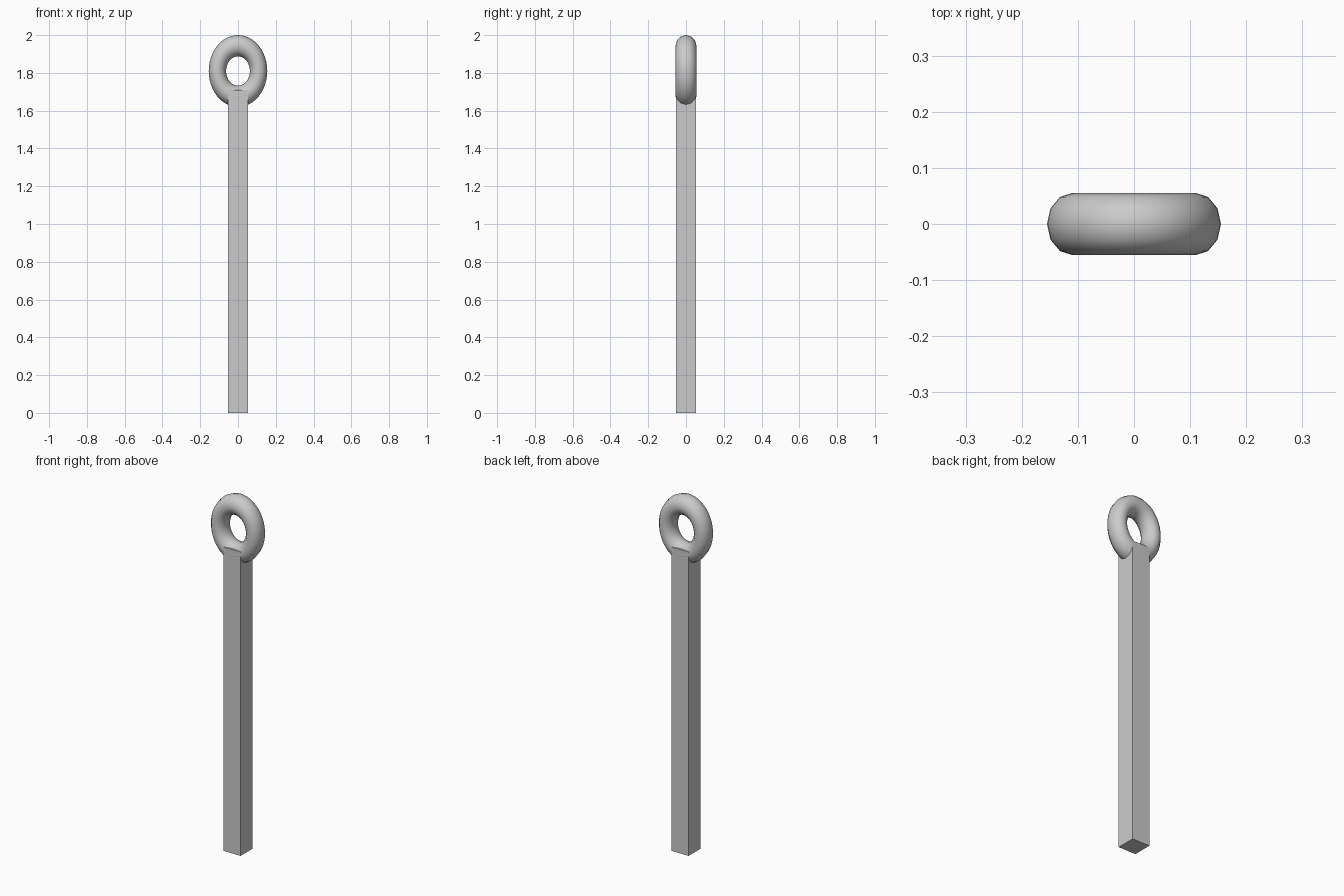
import bpy

# Remove the default cube
if "Cube" in bpy.data.objects:
    bpy.data.objects.remove(bpy.data.objects["Cube"], do_unlink=True)

GREY = (0.6, 0.6, 0.6, 1)
SHAFT_HALF = 0.054
SHAFT_TOP = 1.71
RING_CENTRE = 1.81

metal = bpy.data.materials.new("grey metal")
metal.use_nodes = True
metal.diffuse_color = GREY
metal.node_tree.nodes["Principled BSDF"].inputs["Base Color"].default_value = GREY


def finish(name):
    """Name the active part, apply its transform and colour it."""
    part = bpy.context.object
    part.name = name
    bpy.ops.object.transform_apply(location=False, rotation=True, scale=True)
    part.data.materials.append(metal)
    return part


# Square shaft standing on the ground
bpy.ops.mesh.primitive_cube_add(size=1, location=(0, 0, SHAFT_TOP / 2))
bpy.context.object.scale = (2 * SHAFT_HALF, 2 * SHAFT_HALF, SHAFT_TOP)
finish("shaft")

# Ring at the top, taller than wide
bpy.ops.mesh.primitive_torus_add(
    major_radius=0.109, minor_radius=0.046,
    major_segments=48, minor_segments=12,
    location=(0, 0, RING_CENTRE), rotation=(1.5708, 0, 0))
bpy.context.object.scale = (1, 1.226, 1.21)
finish("ring")
bpy.ops.object.shade_smooth()
